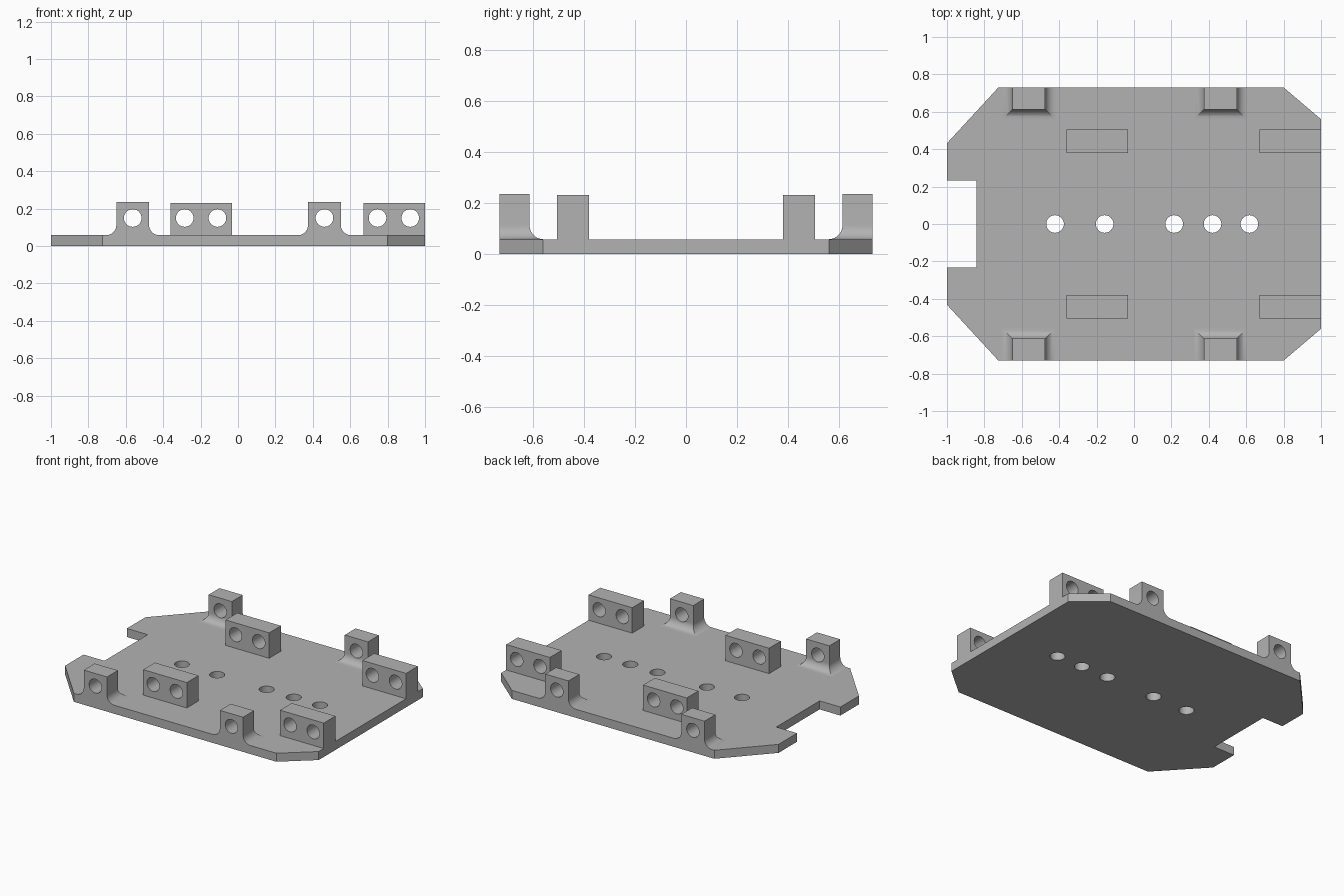
import bpy, bmesh
from math import sin, cos, pi, radians
from mathutils import Matrix

if "Cube" in bpy.data.objects:
    bpy.data.objects.remove(bpy.data.objects["Cube"], do_unlink=True)

PLATE_TOP = 0.058
HOLE_R = 0.047
HOLE_Z = 0.15

grey = bpy.data.materials.new("light_grey")
grey.use_nodes = True
GREY = (0.45, 0.45, 0.45, 1)
grey.diffuse_color = GREY
grey.node_tree.nodes["Principled BSDF"].inputs["Base Color"].default_value = GREY


def stack(name, rings):
    """Closed solid made from matching rings of points, bottom to top."""
    bm = bmesh.new()
    loops = [[bm.verts.new(p) for p in ring] for ring in rings]
    n = len(loops[0])
    for low, high in zip(loops, loops[1:]):
        for i in range(n):
            j = (i + 1) % n
            bm.faces.new((low[i], low[j], high[j], high[i]))
    bm.faces.new(loops[0][::-1])
    bm.faces.new(loops[-1])
    bmesh.ops.recalc_face_normals(bm, faces=bm.faces)
    mesh = bpy.data.meshes.new(name)
    bm.to_mesh(mesh)
    bm.free()
    mesh.materials.append(grey)
    obj = bpy.data.objects.new(name, mesh)
    bpy.context.collection.objects.link(obj)
    return obj


def rect(x0, x1, y0, y1, z):
    return [(x0, y0, z), (x1, y0, z), (x1, y1, z), (x0, y1, z)]


def drill(obj, centres, along_y):
    """Cut round through-holes, then smooth the curved faces."""
    bm = bmesh.new()
    for c in centres:
        m = Matrix.Translation(c)
        if along_y:
            m = m @ Matrix.Rotation(radians(90), 4, 'X')
        bmesh.ops.create_cone(bm, cap_ends=True, segments=40, radius1=HOLE_R,
                              radius2=HOLE_R, depth=0.6, matrix=m)
    mesh = bpy.data.meshes.new("hole_cutter")
    bm.to_mesh(mesh)
    bm.free()
    mesh.materials.append(grey)
    cutter = bpy.data.objects.new("hole_cutter", mesh)
    cutter.hide_render = True
    bpy.context.collection.objects.link(cutter)
    mod = obj.modifiers.new("holes", 'BOOLEAN')
    mod.operation = 'DIFFERENCE'
    mod.solver = 'EXACT'
    mod.object = cutter
    bpy.ops.object.select_all(action='DESELECT')
    bpy.context.view_layer.objects.active = obj
    obj.select_set(True)
    bpy.ops.object.modifier_apply(modifier=mod.name)
    bpy.data.objects.remove(cutter, do_unlink=True)
    bpy.ops.object.shade_smooth_by_angle(angle=radians(30))


# Base plate: chamfered corners, notch in one end, row of holes
half = [(1, 0.56), (0.8, 0.73), (-0.725, 0.73), (-1, 0.432),
        (-1, 0.233), (-0.843, 0.233)]
outline = half + [(x, -y) for x, y in reversed(half)]
plate = stack("base_plate", [[(x, y, z) for x, y in outline] for z in (0, PLATE_TOP)])
drill(plate, [(x, 0, 0) for x in (-0.422, -0.157, 0.215, 0.42, 0.617)], False)


# Edge lugs with a concave fillet on three sides
def lug(name, xc, side):
    w, y_in, r, steps = 0.0875, 0.613, 0.055, 10
    levels = [(r * (1 - sin(a)), PLATE_TOP + r * (1 - cos(a)))
              for a in (i * pi / 2 / steps for i in range(steps + 1))]
    levels.append((0, 0.236))
    rings = [rect(xc - w - o, xc + w + o, side * (y_in - o), side * 0.73, z)
             for o, z in levels]
    drill(stack(name, rings), [(xc, side * 0.65, HOLE_Z)], True)


# Plain rectangular blocks with two holes each
def block(name, x0, side):
    x1 = x0 + 0.329
    rings = [rect(x0, x1, side * 0.38, side * 0.506, z) for z in (PLATE_TOP, 0.231)]
    xs = (x0 + 0.075, x0 + 0.25)
    drill(stack(name, rings), [(x, side * 0.44, HOLE_Z) for x in xs], True)


for side, face in ((-1, "front"), (1, "back")):
    for xc, end in ((-0.563, "right"), (0.462, "left")):
        lug(f"{face}_{end}_lug", xc, side)
    for x0, end in ((-0.36, "right"), (0.671, "left")):
        block(f"{face}_{end}_block", x0, side)
